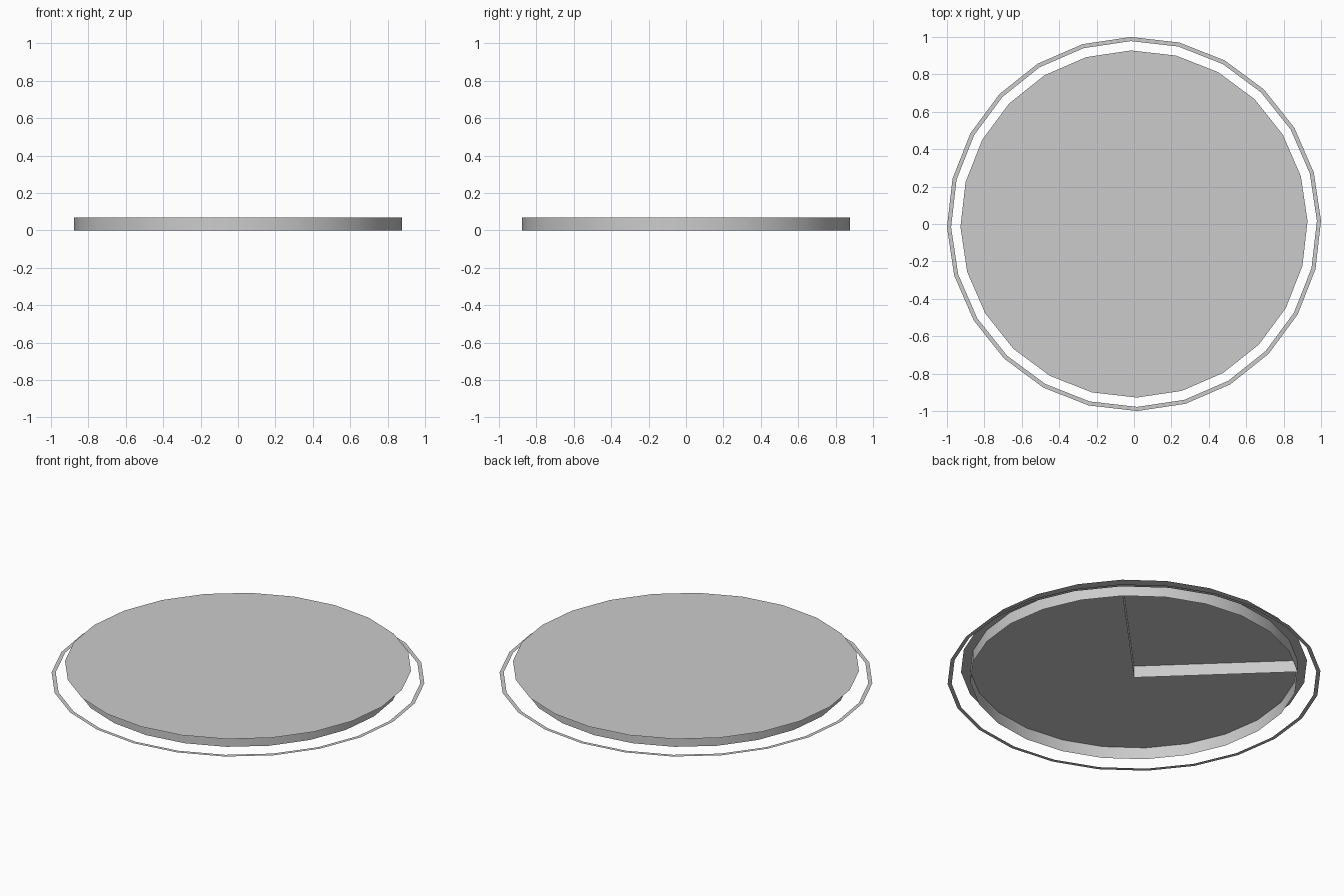
import bpy, bmesh, math

if "Cube" in bpy.data.objects:
    bpy.data.objects.remove(bpy.data.objects["Cube"])

SIDES = 24
OFFSET = math.radians(1)
HEIGHT = 0.07
R_TOP, R_WALL, R_RING, R_RING_IN = 0.928, 0.877, 1.0, 0.978


def polar(r, a, z):
    return (r * math.cos(a), r * math.sin(a), z)


def make(name, bm):
    mesh = bpy.data.meshes.new(name)
    bm.to_mesh(mesh)
    bm.free()
    obj = bpy.data.objects.new(name, mesh)
    bpy.context.collection.objects.link(obj)
    return obj


def loop(bm, r, z):
    return [bm.verts.new(polar(r, OFFSET + 2 * math.pi * i / SIDES, z)) for i in range(SIDES)]


def band(name, r1, z1, r2, z2):
    """Strip of quads joining two concentric loops."""
    bm = bmesh.new()
    a, b = loop(bm, r1, z1), loop(bm, r2, z2)
    for i in range(SIDES):
        j = (i + 1) % SIDES
        f = bm.faces.new((a[i], a[j], b[j], b[i]))
        f.smooth = True
    return make(name, bm)


# flat ring on the ground, then the hollow disc's side wall
band("ground_ring", R_RING, 0, R_RING_IN, 0)
band("side_wall", R_WALL, 0, R_WALL, HEIGHT)

# thin top sheet overhanging the wall
bm = bmesh.new()
rim = loop(bm, R_TOP, HEIGHT)
centre = bm.verts.new((0, 0, HEIGHT))
for i in range(SIDES):
    bm.faces.new((centre, rim[i], rim[(i + 1) % SIDES]))
make("top_sheet", bm)

# two radial partitions underneath, on the wall's corner directions
for name, deg in (("right_partition", 46), ("left_partition", 136)):
    a = math.radians(deg)
    bm = bmesh.new()
    bm.faces.new([bm.verts.new(p) for p in (
        (0, 0, 0), polar(R_WALL, a, 0), polar(R_WALL, a, HEIGHT), (0, 0, HEIGHT))])
    make(name, bm)
